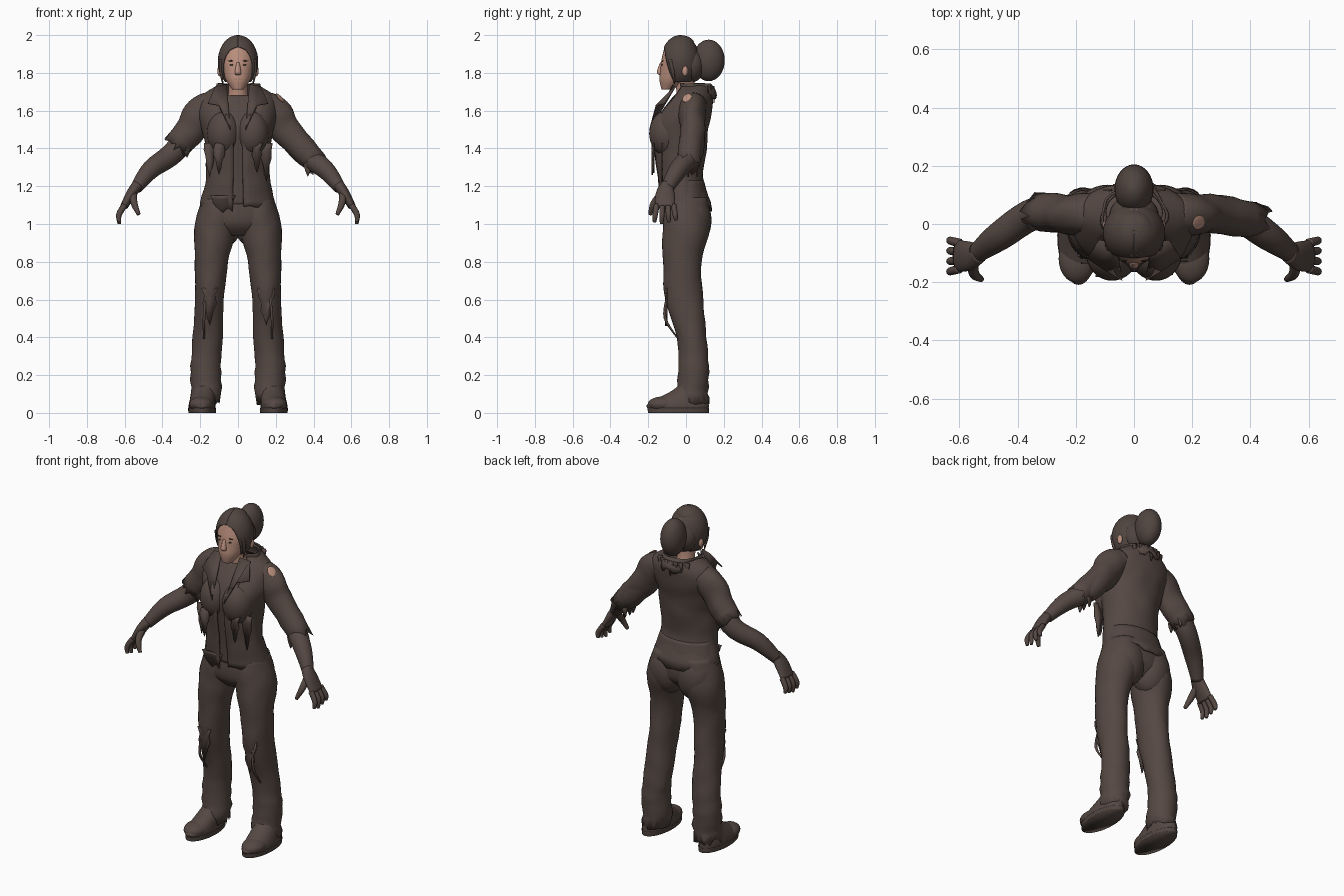
import bpy, bmesh, math, random
from mathutils import Vector, noise

random.seed(4)
default_cube = bpy.data.objects.get("Cube")
if default_cube:
    bpy.data.objects.remove(default_cube)


def material(name, red, green, blue):
    mat = bpy.data.materials.new(name)
    mat.use_nodes = True
    mat.diffuse_color = (red, green, blue, 1)
    mat.node_tree.nodes["Principled BSDF"].inputs["Base Color"].default_value = mat.diffuse_color
    return mat


BROWN = material("soot brown", .09, .064, .055)
HAIR = material("dark brown hair", .08, .058, .05)
SKIN = material("skin", .5, .28, .21)
LIP = material("lip", .36, .17, .13)
DARK = material("eye dark", .04, .03, .02)


def finish(name, mesh_builder, mat, thickness=0):
    """Turn a bmesh into a smooth shaded object, optionally thickened."""
    bmesh.ops.recalc_face_normals(mesh_builder, faces=mesh_builder.faces)
    mesh = bpy.data.meshes.new(name)
    mesh_builder.to_mesh(mesh)
    mesh_builder.free()
    mesh.materials.append(mat)
    mesh.shade_smooth()
    part = bpy.data.objects.new(name, mesh)
    bpy.context.collection.objects.link(part)
    if thickness:
        part.modifiers.new("thickness", "SOLIDIFY").thickness = thickness
    return part


def spline(rows, steps=5):
    """Pass a smooth curve through a few control rows."""
    rows = [Vector(row) for row in rows]
    result = []
    for index in range(len(rows) - 1):
        start, end = rows[index], rows[index + 1]
        before = rows[max(index - 1, 0)]
        after = rows[min(index + 2, len(rows) - 1)]
        for step in range(steps):
            t = step / steps
            leave, arrive = (end - before) / 2, (after - start) / 2
            result.append(start + leave * t + (3 * (end - start) - 2 * leave - arrive) * t ** 2
                          + (2 * (start - end) + leave + arrive) * t ** 3)
    return result + [rows[-1]]


def loft(name, rows, mat=BROWN, side=1, segments=32, level=True, ragged=0, fold=0,
         ripple=0, opening=None, thickness=0):
    """Skin elliptical rings given as x, y, z, width radius, depth radius."""
    rows = spline(rows)
    builder = bmesh.new()
    rings = []
    for index, row in enumerate(rows):
        centre, width, depth = Vector(row[:3]), row[3], row[4]
        along = Vector((0, 0, 1))
        if not level:
            following = Vector(rows[min(index + 1, len(rows) - 1)][:3])
            previous = Vector(rows[max(index - 1, 0)][:3])
            along = (following - previous).normalized()
        across = Vector((0, 1, 0)).cross(along).normalized()
        back = along.cross(across)
        gap = opening(centre.z) if opening else 0
        ring = []
        for segment in range(segments + bool(opening)):
            angle = gap + 2 * (math.pi - gap) * segment / segments
            offset = across * width * math.sin(angle) - back * depth * math.cos(angle)
            scale = 1 + fold * noise.noise((centre + offset) * 11)
            scale += ripple * math.sin(centre.z * 75 + angle) * max(0, 1 - centre.z * 3)
            point = centre + offset * scale
            if index == 0:
                point -= along * ragged * random.random()
            ring.append(builder.verts.new((point.x * side, point.y, point.z)))
        rings.append(ring)
    for lower, upper in zip(rings, rings[1:]):
        for a in range(segments):
            b = (a + 1) % len(lower)
            builder.faces.new((lower[a], lower[b], upper[b], upper[a]))
    if not thickness:
        builder.faces.new(rings[0])
        builder.faces.new(rings[-1])
    return finish(name, builder, mat, thickness)


def ball(name, location, radii, mat=BROWN, facing=None):
    builder = bmesh.new()
    bmesh.ops.create_uvsphere(builder, u_segments=32, v_segments=16, radius=1)
    part = finish(name, builder, mat)
    part.location, part.scale = location, radii
    if facing:
        part.rotation_euler = Vector(facing).to_track_quat("Z", "Y").to_euler()


def plate(name, corners, side=1):
    builder = bmesh.new()
    builder.faces.new([builder.verts.new((x * side, y, z)) for x, y, z in corners])
    finish(name, builder, BROWN, .007)


def rag(name, x, y, top, length, width, side=1):
    """Hang a narrowing strip with torn edges."""
    left, right = [], []
    for step in range(5):
        drop = step / 5
        half = width * (1 - drop ** 2) * random.uniform(.6, 1)
        height = top - length * drop
        left.append((x - half, y, height))
        right.append((x + half, y, height))
    plate(name, left + [(x, y, top - length)] + right[::-1], side)


# Jacket, open at the front, over a slightly smaller shirt
jacket = [(0, 0, 1.1, .2, .14), (0, -.03, 1.25, .17, .12), (0, -.03, 1.4, .17, .14),
          (0, -.03, 1.5, .19, .15), (0, 0, 1.6, .21, .14), (0, .03, 1.68, .19, .11),
          (0, .04, 1.74, .1, .08)]
loft("jacket", jacket, ragged=.035, fold=.05, thickness=.009,
     opening=lambda z: .15 + 2 * max(0, z - 1.45))
loft("shirt", [(x, y, z, width - .016, depth - .016) for x, y, z, width, depth in jacket[:-1]])
loft("collar", [(0, .04, 1.69, .135, .1), (0, .03, 1.745, .11, .09)], ragged=.03, fold=.3,
     thickness=.008, opening=lambda z: .75)

# Torn edges at the back of the collar and the front of the jacket
for index in range(-3, 4):
    x = index * .03
    rag("back_collar_rag", x, .145 - 4 * x * x, 1.73, random.uniform(.05, .1), .02)
rag("front_flap", -.08, -.135, 1.15, .09, .07)

# Trouser hips
loft("trouser_hips", [(0, 0, .94, .13, .07), (0, 0, 1, .215, .12), (0, 0, 1.1, .2, .125),
                      (0, 0, 1.23, .16, .095)])

leg = [(.17, .03, .08, .08, .09), (.17, .04, .25, .08, .08), (.16, .03, .4, .08, .08),
       (.15, -.01, .6, .075, .1), (.14, -.02, .8, .09, .1), (.12, 0, .97, .11, .125),
       (.09, 0, 1.14, .1, .11)]
shoe = [(.19, -.04, .02, .07, .16), (.19, -.04, .05, .07, .16), (.18, .02, .12, .06, .09),
        (.17, .04, .17, .05, .06)]
sole = [(.19, -.04, 0, .073, .162), (.19, -.04, .025, .074, .163)]
arm = [(.19, .03, 1.59, .07, .06), (.33, .04, 1.39, .06, .055), (.46, -.04, 1.29, .05, .05),
       (.54, -.1, 1.19, .032, .034)]
shoulder = [(.25, .035, 1.5, .08, .067), (.19, .03, 1.59, .09, .072), (.13, .04, 1.64, .07, .07)]
cuffs = {1: (.4, .015, 1.34, .063, .062), -1: (.3, .04, 1.44, .077, .068)}
palm = [(.53, -.1, 1.21, .03, .033), (.565, -.11, 1.16, .027, .05), (.605, -.11, 1.09, .02, .054)]
thumb = [(.555, -.12, 1.17, .02, .02), (.55, -.17, 1.11, .018, .018), (.525, -.19, 1.05, .01, .01)]
lock = [(.086, -.08, 1.87, .012, .014), (.09, -.07, 1.81, .01, .01), (.08, -.06, 1.74, .003, .003)]
thread = [(.17, -.1, .62, .006, .006), (.18, -.11, .5, .008, .008), (.18, -.04, .39, .005, .005)]

for side in (1, -1):
    # Bust, lapels and jacket rags
    ball("bust", (.075 * side, -.1, 1.48), (.09, .095, .12))
    plate("lapel", [(.06, -.07, 1.74), (.12, -.06, 1.73), (.16, -.12, 1.64), (.1, -.16, 1.63),
                    (.04, -.195, 1.5)], side)
    for x, y in ((.1, -.175), (.15, -.13)):
        rag("jacket_rag", x, y, 1.43, random.uniform(.16, .22), .035, side)

    # Trouser legs with torn cloth
    loft("trouser_leg", leg, side=side, ragged=.04, fold=.07, ripple=.12)
    ball("seat_of_trousers", (.09 * side, .03, 1.02), (.115, .105, .15))
    rag("knee_tear", .15, -.105, .66, .2, .05, side)

    loft("loose_thread", thread, side=side, segments=6)

    # Shoes
    loft("shoe", shoe, side=side)
    ball("toe_cap", (.195 * side, -.12, .045), (.064, .083, .042))
    loft("shoe_sole", sole, HAIR, side)

    # Arms and torn sleeves
    loft("arm", arm, side=side, level=False)
    cuff = cuffs[side]
    loft("sleeve", [cuff] + shoulder, side=side, level=False, ragged=.06, fold=.12)
    for offset in (-.04, 0, .04):
        rag("sleeve_rag", cuff[0] - .03, cuff[1] + offset, cuff[2] - .01, .08, .025, side)

    # Hands
    loft("palm", palm, side=side, level=False)
    loft("thumb", thumb, side=side, level=False, segments=12)
    for index in range(4):
        spread = index - 1.5
        y = -.11 + spread * .03
        tip = 1 + .01 * abs(index - 1)
        loft("finger", [(.6, y, 1.1, .016, .015), (.63, y + spread * .005, 1.05, .015, .014),
                        (.628, y + spread * .008, tip, .009, .009)],
             side=side, level=False, segments=12)

    # Eyes, brows, ears and loose locks of hair
    ball("eye", (.033 * side, -.1265, 1.843), (.012, .004, .005), DARK)
    ball("eyebrow", (.035 * side, -.124, 1.864), (.02, .004, .003), DARK)
    ball("ear", (.097 * side, -.005, 1.81), (.012, .016, .028), SKIN)
    loft("loose_lock", lock, HAIR, side, segments=8)

ball("shoulder_skin_patch", (.222, .005, 1.668), (.025, .03, .0048), SKIN, (.65, -.3, .65))

# Neck and face
loft("neck", [(0, .015, 1.64, .065, .06), (0, 0, 1.7, .05, .05), (0, -.01, 1.8, .05, .055)], SKIN)
loft("face", [(0, -.1, 1.712, .03, .03), (0, -.07, 1.76, .063, .07), (0, -.05, 1.81, .08, .087),
              (0, -.04, 1.87, .09, .09), (0, -.03, 1.95, .075, .08)], SKIN)
loft("nose", [(0, -.134, 1.79, .014, .01), (0, -.137, 1.805, .017, .018),
              (0, -.128, 1.855, .008, .009)], SKIN, segments=12)
ball("lips", (0, -.134, 1.768), (.022, .006, .008), LIP)

# Hair drawn back from the face into a bun
angles = [math.radians(degrees) for degrees in range(-50, 90, 15)]
loft("hair", [(0, -.03, 1.86 + .14 * math.sin(a), .107 * math.cos(a), .104 * math.cos(a))
              for a in angles], HAIR, thickness=.006,
     opening=lambda z: max(0, 11.6 - 6 * z) ** .3)
ball("hair_crown", (0, -.025, 1.95), (.07, .07, .049), HAIR)
ball("hair_nape", (0, .03, 1.84), (.085, .07, .09), HAIR)
ball("hair_bun", (0, .12, 1.866), (.067, .085, .11), HAIR)
